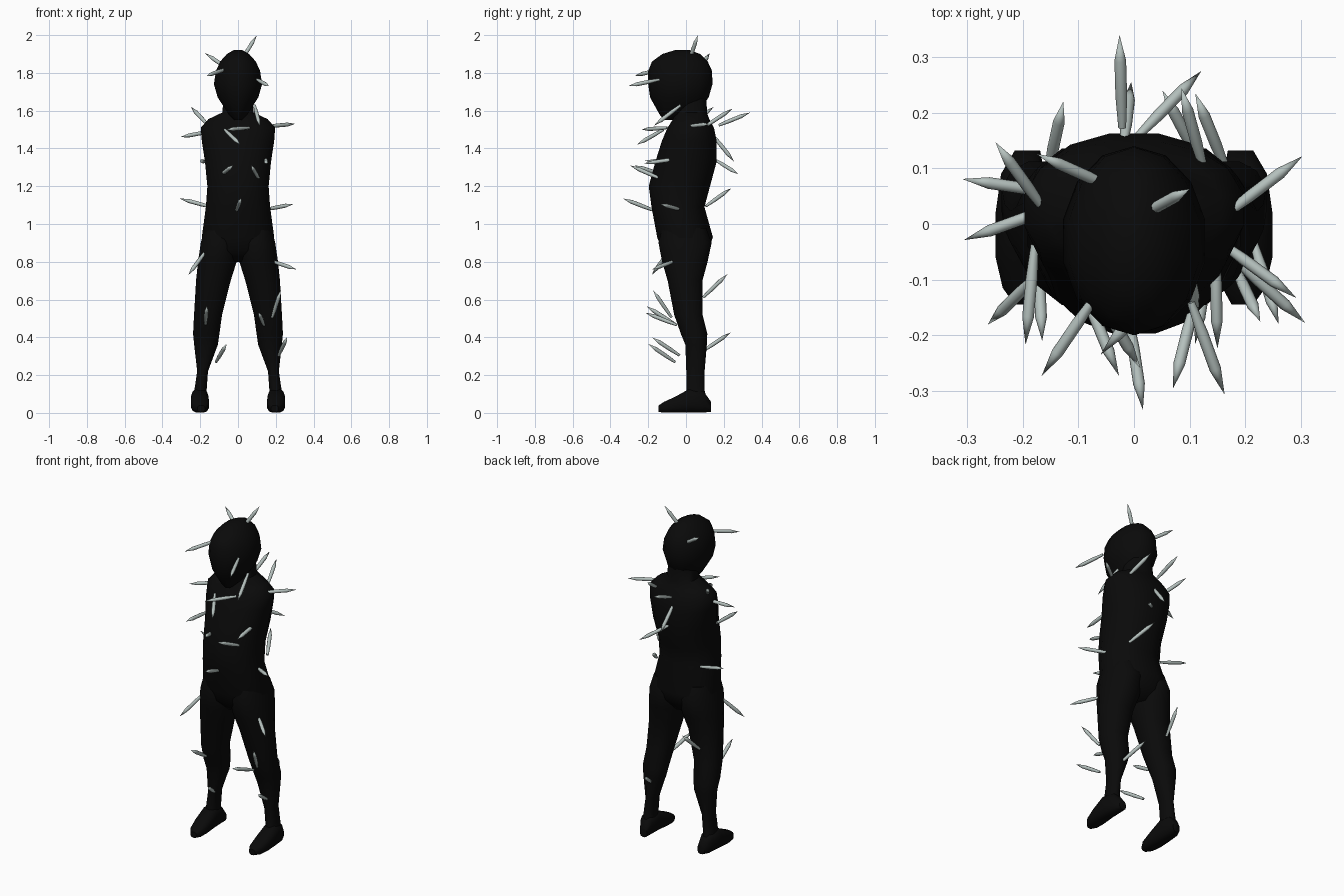
import bpy, bmesh, math
from mathutils import Vector


def material(name, rgb):
    m = bpy.data.materials.new(name)
    m.diffuse_color = (*rgb, 1)
    return m


BLACK = material("black skin", (0.003, 0.003, 0.003))
GREY = material("pale grey spike", (0.46, 0.53, 0.51))


def finish(bm, name, mat):
    bmesh.ops.recalc_face_normals(bm, faces=bm.faces)
    me = bpy.data.meshes.new(name)
    bm.to_mesh(me)
    bm.free()
    ob = bpy.data.objects.new(name, me)
    bpy.context.collection.objects.link(ob)
    me.materials.append(mat)
    bpy.ops.object.select_all(action='DESELECT')
    ob.select_set(True)
    bpy.context.view_layer.objects.active = ob
    bpy.ops.object.shade_smooth_by_angle(angle=math.radians(50))


def skin(bm, loops):
    """bridge consecutive vertex loops with quads"""
    n = len(loops[0])
    for p, q in zip(loops, loops[1:]):
        for i in range(n):
            j = (i + 1) % n
            bm.faces.new((p[i], p[j], q[j], q[i]))


def loft(name, rings, sides, along_y=False, power=0.9):
    """rings: (station, a_min, a_max, b_min, b_max) boxes holding rounded sections"""
    bm = bmesh.new()
    loops = []
    for s, a0, a1, b0, b1 in rings:
        loop = []
        for i in range(sides):
            t = 2 * math.pi * (i + 0.5) / sides
            c, d = math.cos(t), math.sin(t)
            a = (a0 + a1) / 2 + (a1 - a0) / 2 * math.copysign(abs(c) ** power, c)
            b = (b0 + b1) / 2 + (b1 - b0) / 2 * math.copysign(abs(d) ** power, d)
            loop.append(bm.verts.new((a, s, b) if along_y else (a, b, s)))
        loops.append(loop)
    skin(bm, loops)
    bm.faces.new(loops[0])
    bm.faces.new(loops[-1])
    finish(bm, name, BLACK)


# torso and neck: height, half width, front, back
torso = [(0.80, 0.09, -0.07, 0.07), (0.86, 0.185, -0.13, 0.12),
         (0.93, 0.195, -0.155, 0.145), (1.09, 0.173, -0.185, 0.10),
         (1.20, 0.165, -0.20, 0.13), (1.33, 0.178, -0.165, 0.165),
         (1.44, 0.195, -0.13, 0.165), (1.51, 0.20, -0.10, 0.15),
         (1.555, 0.16, -0.07, 0.125), (1.59, 0.085, -0.055, 0.112),
         (1.68, 0.075, -0.05, 0.11)]
loft("torso", [(z, -w, w, f, b) for z, w, f, b in torso], 16)

# head, tapering to the chin
head = [(1.55, 0.02, -0.115, -0.04), (1.58, 0.05, -0.14, 0.05),
        (1.67, 0.11, -0.19, 0.12), (1.74, 0.131, -0.20, 0.14),
        (1.81, 0.12, -0.20, 0.138), (1.86, 0.097, -0.18, 0.115),
        (1.90, 0.06, -0.125, 0.075), (1.92, 0.025, -0.06, 0.02)]
loft("head", [(z, -w, w, f, b) for z, w, f, b in head], 14, power=1.0)

# legs: height, inner x, outer x, front, back
leg = [(0.04, 0.165, 0.235, -0.01, 0.12), (0.12, 0.165, 0.232, 0.0, 0.10),
       (0.22, 0.158, 0.217, 0.0, 0.10), (0.36, 0.105, 0.234, -0.005, 0.112),
       (0.42, 0.096, 0.24, -0.03, 0.115), (0.52, 0.082, 0.235, -0.065, 0.09),
       (0.70, 0.036, 0.225, -0.10, 0.09), (0.80, 0.004, 0.215, -0.13, 0.118),
       (0.90, 0.0, 0.20, -0.15, 0.14), (0.98, 0.02, 0.18, -0.13, 0.11)]
# feet: y, inner x, outer x, bottom, top
foot = [(0.132, 0.168, 0.215, 0.005, 0.06), (0.09, 0.16, 0.24, 0.0, 0.12),
        (0.02, 0.155, 0.25, 0.0, 0.13), (-0.06, 0.152, 0.25, 0.0, 0.085),
        (-0.115, 0.158, 0.237, 0.0, 0.06), (-0.145, 0.175, 0.215, 0.005, 0.04)]
for side, s in (("left", -1), ("right", 1)):
    for part, rings, lying in (("leg", leg, False), ("foot", foot, True)):
        loft(f"{side}_{part}",
             [(r[0], *sorted((s * r[1], s * r[2])), r[3], r[4]) for r in rings],
             12, lying, 0.75 if lying else 0.9)


def spike(name, root, x, y, z, rise=32, length=0.18):
    """rod with a sharp end at x, y, z, fanning out from a root axis at a rise angle"""
    out = Vector((x - root[0], y - root[1], 0)).normalized()
    a = math.radians(rise)
    d = out * math.cos(a) + Vector((0, 0, math.sin(a)))
    tip = Vector((x, y, z))
    q = d.to_track_quat('Z', 'Y')
    bm = bmesh.new()
    loops = [[bm.verts.new(tip - d * back + q @ Vector(
        (r * math.cos(k * math.pi / 4), r * math.sin(k * math.pi / 4), 0)))
        for k in range(8)] for back, r in ((length, 0.007), (0.12, 0.0105), (0.05, 0.0105))]
    skin(bm, loops)
    end = bm.verts.new(tip)
    for i in range(8):
        bm.faces.new((loops[-1][i], loops[-1][(i + 1) % 8], end))
    bm.faces.new(loops[0])
    finish(bm, name, GREY)


# spikes fan out in clusters: root axis, then tips with an optional rise angle
CLUSTERS = {
    "head": ((.04, .03), (.10, .063, 2.0, 55), (-.175, .126, 1.905),
             (-.166, -.273, 1.785, -11), (.163, -.307, 1.73, -11)),
    "left_shoulder": ((-.16, .024), (-.249, .147, 1.62), (-.306, -.029, 1.46, -10)),
    "right_shoulder": ((.09, -.04), (.303, .122, 1.53, 4), (.115, -.17, 1.52, -37)),
    "middle_back": ((-.02, .13), (-.026, .34, 1.59, 22), (-.005, .255, 1.33, -51),
                    (.121, .275, 1.265, -24)),
    "right_back": ((.125, .1), (.085, .245, 1.61), (.051, .24, 1.19)),
    "left_front": ((-.14, 0), (.012, -.26, 1.42, -26), (-.027, -.273, 1.31, 17),
                   (-.06, -.2, .365)),
    "right_front": ((.145, 0), (-.06, -.235, 1.5, -3), (.07, -.296, 1.31, 23),
                    (.15, -.224, 1.32, -8), (.11, -.215, .53, 21),
                    (.227, -.175, .65, 53)),
    "left_flank": ((-.175, 0), (-.195, -.217, 1.335, 2), (-.165, -.21, .565),
                   (-.127, .22, .735, 43)),
    "right_hip": ((.11, 0), (.292, -.133, 1.105, 9), (.308, -.178, .76, -14)),
    "waist": ((-.04, .04), (.016, -.334, 1.135, 21), (-.309, .081, 1.135, 15),
              (-.263, -.181, .73, -44)),
    "right_leg": ((.205, 0), (.26, -.18, .4), (.11, .235, .425)),
}
for area, (root, *tips) in CLUSTERS.items():
    for n, tip in enumerate(tips, 1):
        spike(f"{area}_spike_{n}", root, *tip)
